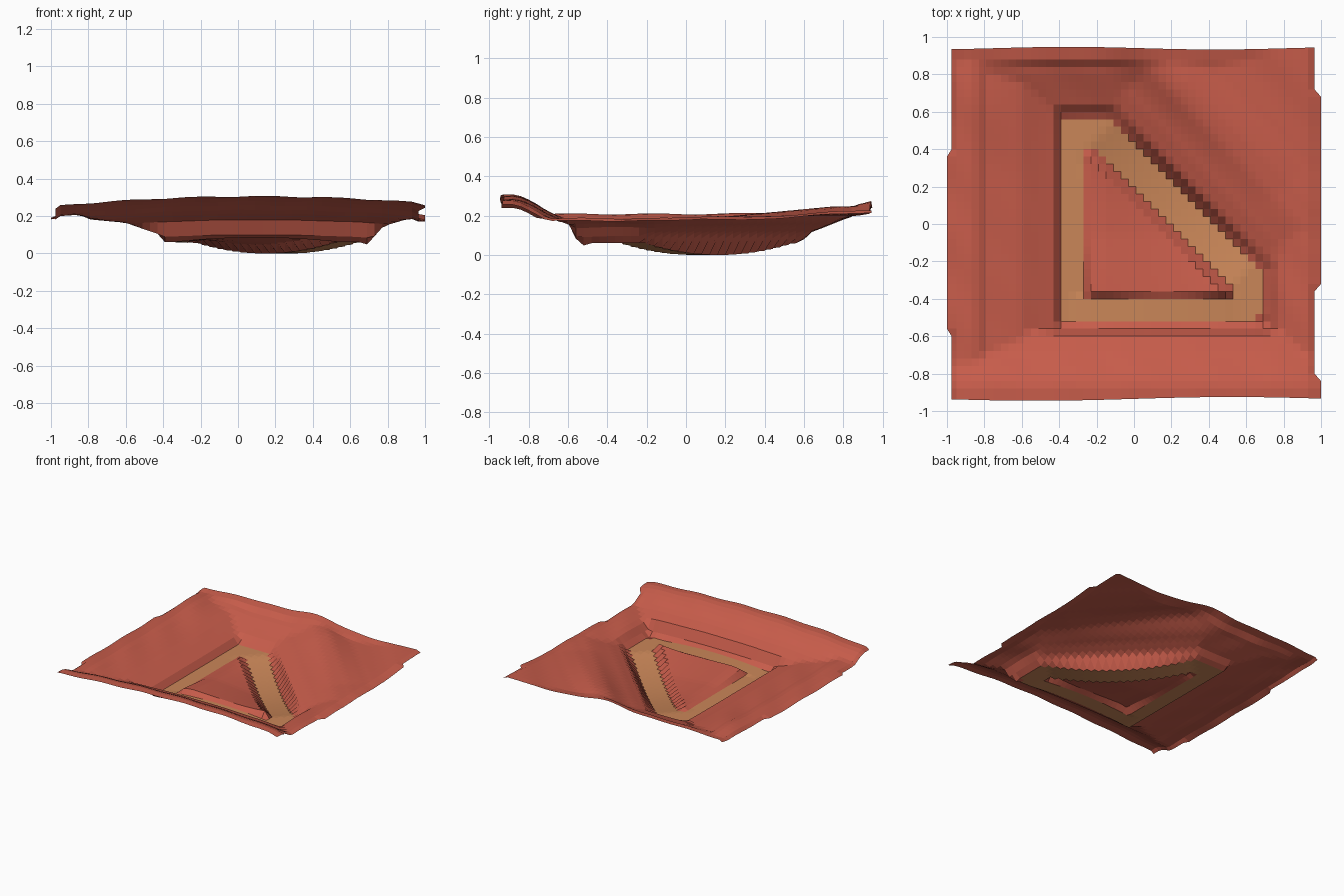
import bpy, bmesh, math

if "Cube" in bpy.data.objects:
    bpy.data.objects.remove(bpy.data.objects["Cube"])

H = 0.04                      # cell size of the terrain grid
X0, Y0 = -0.39, -0.52         # south-west corner of the track
I_RANGE, J_RANGE = range(-15, 35), range(-10, 37)


def material(name, color):
    m = bpy.data.materials.new(name)
    m.diffuse_color = (*color, 1)
    m.use_nodes = True
    m.node_tree.nodes["Principled BSDF"].inputs["Base Color"].default_value = m.diffuse_color
    return m


RED = material("red earth", (0.57, 0.107, 0.069))
TAN = material("tan track", (0.59, 0.24, 0.098))


def lerp(points, d):
    """Piecewise linear profile: height at distance d."""
    if d <= points[0][0]:
        return points[0][1]
    for (a, za), (b, zb) in zip(points, points[1:]):
        if d <= b:
            return za + (zb - za) * (d - a) / (b - a)
    return points[-1][1]


# bank profiles outside the track: (distance, height)
SOUTH = [(0, .05), (.04, .10), (.08, .18), (.18, .22), (.26, .27), (.34, .305), (.42, .305)]
WEST = [(0, .05), (.04, .105), (.10, .125), (.21, .165), (.40, .185), (.46, .21), (.6, .20)]
EAST = [(0, .05), (.04, .11), (.08, .15), (.2, .185), (.3, .19)]
NORTH = [(0, .05), (.04, .11), (.12, .14), (.22, .18), (.36, .225)]
SLOPE = [(0, 0), (.04, .085), (.08, .11), (.2, .145), (.45, .19), (.6, .20), (.8, .19), (1.4, .23)]


def in_outer(x, y):
    return (x > X0 and y > Y0 and x < .70 and y < .58
            and x + y < .43 and x - y < 1.17)


def in_inner(x, y):
    return x > -.27 and y > -.40 and x < .53 and y < .40 and x + y < .19


def is_track_cell(i, j):
    x, y = X0 + (i + .5) * H, Y0 + (j + .5) * H
    return in_outer(x, y) and not in_inner(x, y)


def sag(x, y):
    return max(0, 1 - ((x - y - .1) / .75) ** 2)


def track_height(x, y):
    # the diagonal sags to the ground, the south leg arches a little
    drop = sag(x, y) * min(1, max(0, (x + y) / .16))
    arch = max(0, 1 - ((x - .1) / .45) ** 2) if y < -.37 else 0
    return .06 - .06 * drop + .025 * arch


def terrain_height(x, y):
    if in_inner(x, y):
        # raised island, falling a little towards the diagonal
        s = min(1, max(0, (x + y + .67) / .85))
        rim = .02 * max(0, 1 - (y + .36) / .3)
        edge = min(1, max(0, x + .27) / .1)
        return .075 + rim + .02 * edge - .055 * sag(x, y) * s ** 2
    z = max(lerp(SOUTH, Y0 - y) - .045 * (x - .1) ** 2,
            lerp(WEST, X0 - x), lerp(EAST, x - .70),
            lerp(NORTH, y - .58), lerp(SLOPE, x + y - .45))
    # diagonal ridge, highest at its north-west end
    ridge = math.exp(-((x + y - 1.0) / .22) ** 2)
    z += .05 * ridge * min(1, max(0, (y - x + .6) / 1.1))
    far = min(1, max(0, max(abs(x) - .5, abs(y) - .55, x + y - .65) * 4))
    z += far * .003 * math.sin(17 * x + 15 * y)
    z += .02 * math.exp(-(x + .8) ** 2 / .08 - (y - .7) ** 2 / .08)
    if y > .87:                         # small scarp by the back edge
        z += .02 * math.exp(-((x + .35) / .35) ** 4)
    if abs(x) > .96:                    # rim falls away at the sides
        z -= .015
    return z


def place(i, j):
    x, y = X0 + i * H, Y0 + j * H
    on_track = any(is_track_cell(a, b) for a in (i - 1, i) for b in (j - 1, j))
    z = track_height(x, y) if on_track else terrain_height(x, y)
    # ragged outline
    if i == I_RANGE[0]:
        x = -1.0 if -.58 < y < .37 else -.975
    if i == I_RANGE[-1]:
        x = 1.0 if -.36 < y < .72 or y < -.82 else .965
    if j == J_RANGE[0]:
        y = -.935 + .01 * math.sin(3 * x)
    if j == J_RANGE[-1]:
        y = .94 + .007 * math.cos(4 * x + 1.4)
    return x, y, max(0, z)


def build(name, mat, keep):
    bm = bmesh.new()
    verts = {}
    for i in I_RANGE[:-1]:
        for j in J_RANGE[:-1]:
            if not keep(i, j):
                continue
            face = []
            for key in ((i, j), (i + 1, j), (i + 1, j + 1), (i, j + 1)):
                if key not in verts:
                    verts[key] = bm.verts.new(place(*key))
                face.append(verts[key])
            bm.faces.new(face)
    mesh = bpy.data.meshes.new(name)
    bm.to_mesh(mesh)
    bm.free()
    mesh.materials.append(mat)
    ob = bpy.data.objects.new(name, mesh)
    bpy.context.collection.objects.link(ob)
    return ob


# sunken triangular track and the surrounding land
build("triangle_track", TAN, is_track_cell)
build("terrain", RED, lambda i, j: not is_track_cell(i, j))
